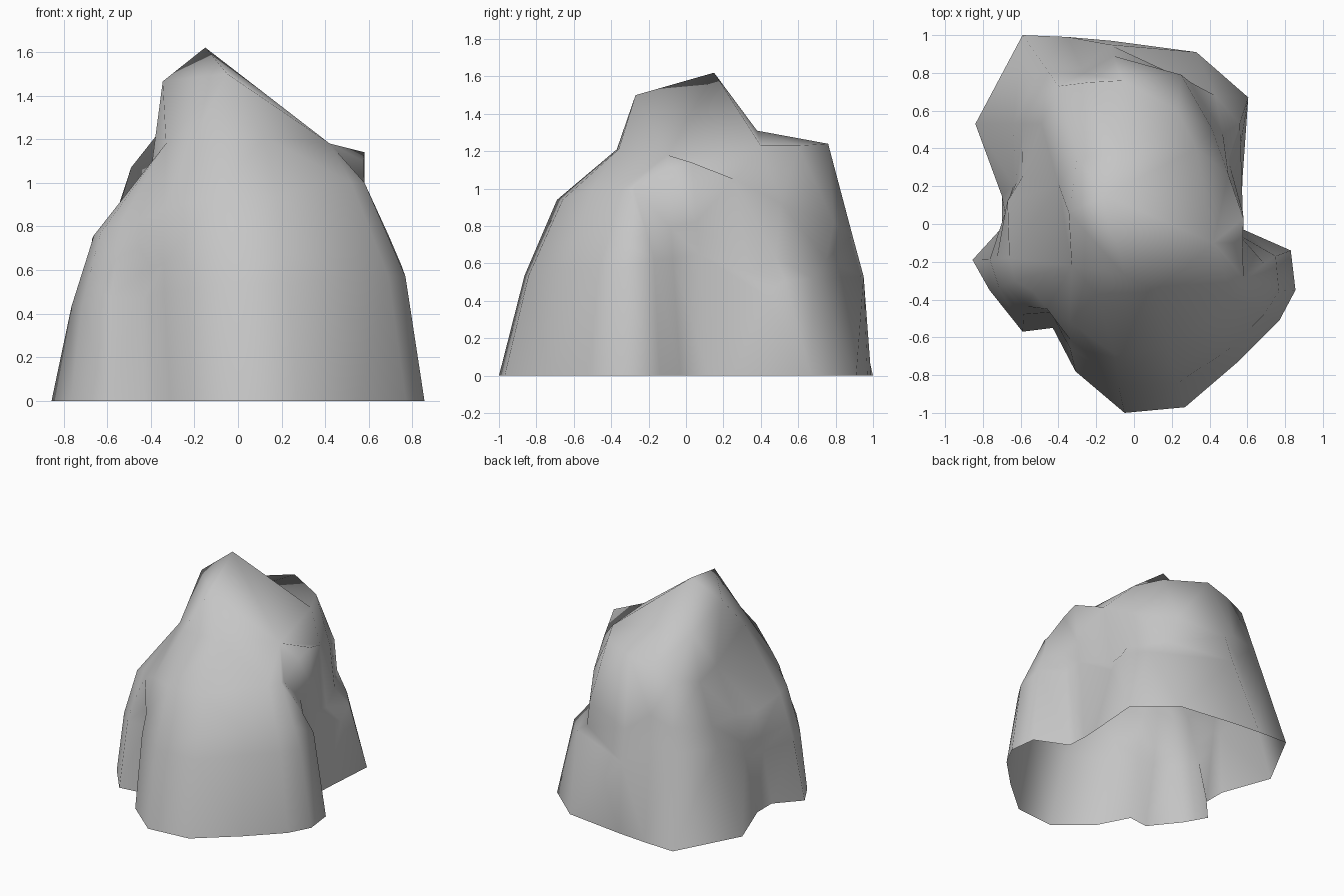
import bpy
import bmesh
from mathutils import Vector

default_cube = bpy.data.objects.get("Cube")
if default_cube:
    bpy.data.objects.remove(default_cube, do_unlink=True)

# Ground outline of the boulder, counter-clockwise from the front
base_outline = [
    (-.05, -1), (.27, -.97), (.55, -.73), (.77, -.51), (.855, -.35), (.83, -.14),
    (.58, -.03), (.57, .12), (.575, .25), (.605, .67), (.33, .91), (-.12, .97),
    (-.35, .99), (-.59, 1), (-.84, .53), (-.7, .15), (-.7, -.02), (-.855, -.19),
    (-.765, -.35), (-.59, -.57), (-.43, -.55), (-.31, -.78),
]

# Shoulder line where the steep walls turn in towards the crown
shoulder_outline = [
    (-.1, -.69, .94), (.18, -.66, .94), (.4, -.5, 1), (.52, -.38, 1),
    (.58, -.31, 1), (.58, -.28, 1), (.575, -.1, 1.1), (.58, .03, 1.14),
    (.5, .26, 1.05), (.41, .51, .92), (.25, .79, .82), (-.06, .76, 1.24),
    (-.24, .75, 1.19), (-.4, .73, 1.13), (-.49, .53, 1.07), (-.59, .25, .74),
    (-.67, .12, .74), (-.66, -.18, .76), (-.63, -.3, .77), (-.53, -.36, .83),
    (-.46, -.45, .82), (-.34, -.52, .88),
]

# Uneven walls: low crest and the point above it, by column
uneven_walls = {
    5: ((.75, -.17, .62), (.69, -.21, .76)),
    8: ((.565, .42, .43), (.5, .34, .55)),
    9: ((.56, .53, .51), (.47, .48, .63)),
    10: ((.43, .68, .52), (.3, .75, .62)),
    11: ((-.13, .95, .53), (-.11, .89, .75)),
}

# Outward bulge of the other walls, by column
bulges = {0: .04, 1: .05, 12: -.03, 17: .02, 18: .03, 19: .04, 20: -.02, 21: .03}
bulges.update({column: .075 for column in range(2, 5)})

# Corners of the crown and its three summit points
crown_points = {
    "front_left": (-.2, -.37, 1.21), "front_right": (.12, -.36, 1.21),
    "east": (.42, -.1, 1.18), "north_east": (.33, .4, 1.23),
    "north_corner": (.23, .6, 1.23), "north": (-.06, .38, 1.31),
    "north_west": (-.3, .35, 1.31), "west": (-.4, .21, 1.05),
    "south_west": (-.33, -.22, 1.18), "peak": (-.15, .15, 1.62),
    "front_summit": (-.05, -.27, 1.5), "side_summit": (-.345, .06, 1.465),
}

# Which crown corner the wall columns run up to, as (corner, column count)
crown_runs = [
    ("front_left", 1), ("front_right", 2), ("east", 5), ("north_east", 2),
    ("north_corner", 1), ("north", 2), ("north_west", 2), ("west", 2),
    ("south_west", 4), ("front_left", 1),
]

crown_faces = [
    ("front_left", "front_right", "front_summit"),
    ("front_right", "east", "front_summit"),
    ("east", "peak", "front_summit"),
    ("east", "north_east", "peak"),
    ("north_east", "north", "peak"),
    ("north_east", "north_corner", "north"),
    ("north", "north_west", "peak"),
    ("north_west", "side_summit", "peak"),
    ("north_west", "west", "side_summit"),
    ("west", "south_west", "side_summit"),
    ("south_west", "front_summit", "side_summit"),
    ("south_west", "front_left", "front_summit"),
    ("front_summit", "peak", "side_summit"),
]


def wall_column(column):
    """Four points up one wall column, from the ground to the shoulder."""
    foot = Vector((*base_outline[column], 0))
    top = Vector(shoulder_outline[column])
    if column in uneven_walls:
        crest, upper = uneven_walls[column]
    else:
        crest = foot.lerp(top, .57) + foot.normalized() * bulges.get(column, 0)
        upper = crest.lerp(top, .35)
    return foot, crest, upper, top


bm = bmesh.new()
count = len(base_outline)

# Walls, open underneath
columns = [[bm.verts.new(point) for point in wall_column(i)] for i in range(count)]
for i, column in enumerate(columns):
    following = columns[(i + 1) % count]
    for level in range(len(column) - 1):
        bm.faces.new((column[level], following[level],
                      following[level + 1], column[level + 1]))

# Slopes from the shoulder to the crown
crown = {name: bm.verts.new(point) for name, point in crown_points.items()}
targets = [crown[name] for name, length in crown_runs for _ in range(length)]
for i in range(count):
    j = (i + 1) % count
    corners = [columns[i][-1], columns[j][-1], targets[j]]
    if targets[i] is not targets[j]:
        corners.append(targets[i])
    bm.faces.new(corners)

# Summit facets
for names in crown_faces:
    bm.faces.new([crown[name] for name in names])

bmesh.ops.triangulate(bm, faces=[f for f in bm.faces if len(f.verts) > 3])
for face in bm.faces:
    face.smooth = True
mesh = bpy.data.meshes.new("boulder")
bm.to_mesh(mesh)
bm.free()

boulder = bpy.data.objects.new("boulder", mesh)
bpy.context.collection.objects.link(boulder)

# Plain grey stone
stone = bpy.data.materials.new("grey stone")
stone.use_nodes = True
stone_colour = (0.56, 0.56, 0.56, 1)
stone.diffuse_color = stone_colour
stone.node_tree.nodes["Principled BSDF"].inputs["Base Color"].default_value = stone_colour
mesh.materials.append(stone)
